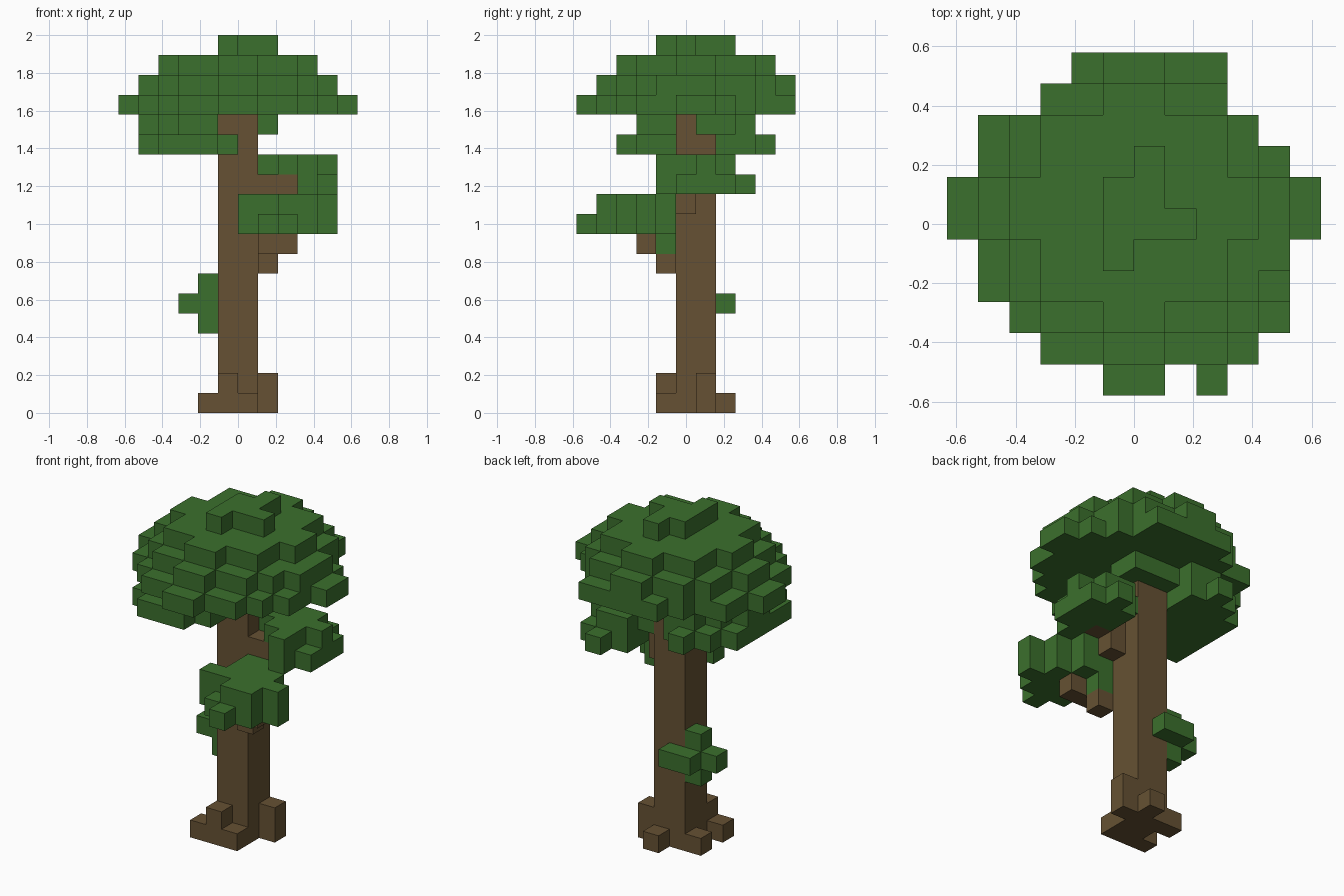
import bpy
import bmesh
from mathutils import Vector

CUBE = bpy.data.objects.get("Cube")
if CUBE:
    bpy.data.objects.remove(CUBE, do_unlink=True)

UNIT = 2 / 19  # edge of one block


def material(name, colour):
    mat = bpy.data.materials.new(name)
    mat.use_nodes = True
    mat.diffuse_color = colour
    mat.node_tree.nodes["Principled BSDF"].inputs["Base Color"].default_value = colour
    return mat


bark = material("bark brown", (0.133, 0.083, 0.033, 1))
leaf = material("leaf green", (0.044, 0.162, 0.026, 1))

parts = {}   # part name -> (material, set of block cells)
filled = set()


def slab(part, mat, layers, *boxes):
    """Fill blocks; each box is first x, last x, first y, last y (inclusive)."""
    cells = parts.setdefault(part, (mat, set()))[1]
    for z in layers:
        for x0, x1, y0, y1 in boxes:
            for x in range(x0, x1 + 1):
                for y in range(y0, y1 + 1):
                    if (x, y, z) not in filled:
                        filled.add((x, y, z))
                        cells.add((x, y, z))


def build(name, mat, cells):
    """Skin the outside of a group of blocks and merge its flat faces."""
    bm = bmesh.new()
    for cell in cells:
        for axis in range(3):
            for sign in (-1, 1):
                step = [0, 0, 0]
                step[axis] = sign
                if tuple(c + s for c, s in zip(cell, step)) in filled:
                    continue
                u, v = Vector(), Vector()
                u[(axis + 1) % 3] = v[(axis + 2) % 3] = 0.5
                middle = Vector(cell) + Vector((0.5, 0, 0.5)) + Vector(step) / 2
                ring = [middle - u - v, middle + u - v, middle + u + v, middle - u + v]
                if sign < 0:
                    ring.reverse()
                bm.faces.new([bm.verts.new(p * UNIT) for p in ring])
    bmesh.ops.remove_doubles(bm, verts=bm.verts, dist=UNIT / 100)
    bmesh.ops.dissolve_limit(bm, angle_limit=0.01, verts=bm.verts, edges=bm.edges)
    mesh = bpy.data.meshes.new(name)
    bm.to_mesh(mesh)
    bm.free()
    mesh.materials.append(mat)
    bpy.context.collection.objects.link(bpy.data.objects.new(name, mesh))


# Trunk and roots
slab("trunk", bark, range(15), (-1, 0, 0, 1))
slab("roots", bark, [0], (-2, 0, -1, -1), (-2, -2, 1, 1), (0, 0, 2, 2))
slab("roots", bark, [0, 1], (1, 1, 1, 1))
slab("roots", bark, [1], (-1, -1, -1, -1))

# Branches
slab("front_branch", bark, [7], (1, 1, -1, -1))
slab("front_branch", bark, [8], (1, 2, -2, -2))
slab("side_branch", bark, [10], (1, 1, 0, 0))
slab("side_branch", bark, [11], (1, 2, 0, 0))

# Leafy sprig low on the trunk
slab("sprig", leaf, [5], (-2, -1, 2, 2), (-3, -2, 1, 1))
slab("sprig", leaf, [4, 6], (-2, -2, 1, 1))

# Leaves on the front branch
slab("front_leaves", leaf, [8], (1, 1, -1, -1))
slab("front_leaves", leaf, [9], (2, 2, -5, -5), (1, 1, -4, -4))
slab("front_leaves", leaf, [9, 10], (2, 3, -4, -4), (0, 4, -3, -3),
     (1, 3, -2, -2), (1, 2, -1, -1))

# Leaves on the side branch
slab("side_leaves", leaf, [11], (3, 3, -1, 3), (2, 4, 0, 2))
slab("side_leaves", leaf, [12], (3, 3, -1, 2), (2, 3, 0, 2), (1, 4, 1, 1))

# Lower crown, spreading to the right of the trunk
slab("lower_crown", leaf, [13], (-5, -2, -2, 2), (-1, -1, -2, -1),
     (-4, -2, -3, 3), (-3, -3, 4, 4))
slab("lower_crown", leaf, [14], (-5, -5, 0, 1), (-4, -2, -1, 2),
     (-3, -2, -2, 3), (-1, 0, 2, 2), (1, 1, 1, 2))

# Main crown, narrowing upward
slab("crown", leaf, [15], (-6, 5, 0, 1), (-5, 4, -2, 2), (-5, 3, 3, 3),
     (-4, 3, -3, 3), (-3, 2, -4, 4), (-2, 2, 5, 5), (-1, 0, -5, -5))
slab("crown", leaf, [16], (-5, 4, 0, 1), (4, 4, -1, 1), (-4, 3, -2, 3),
     (-3, 2, -3, 4), (-1, 0, -4, 5))
slab("crown", leaf, [17], (-4, 3, 0, 1), (-3, 2, -2, 3), (-1, 0, -3, 4))
slab("crown", leaf, [18], (-1, -1, -1, 1), (0, 0, 0, 2), (1, 1, 0, 0))

for part, (mat, cells) in parts.items():
    build(part, mat, cells)
